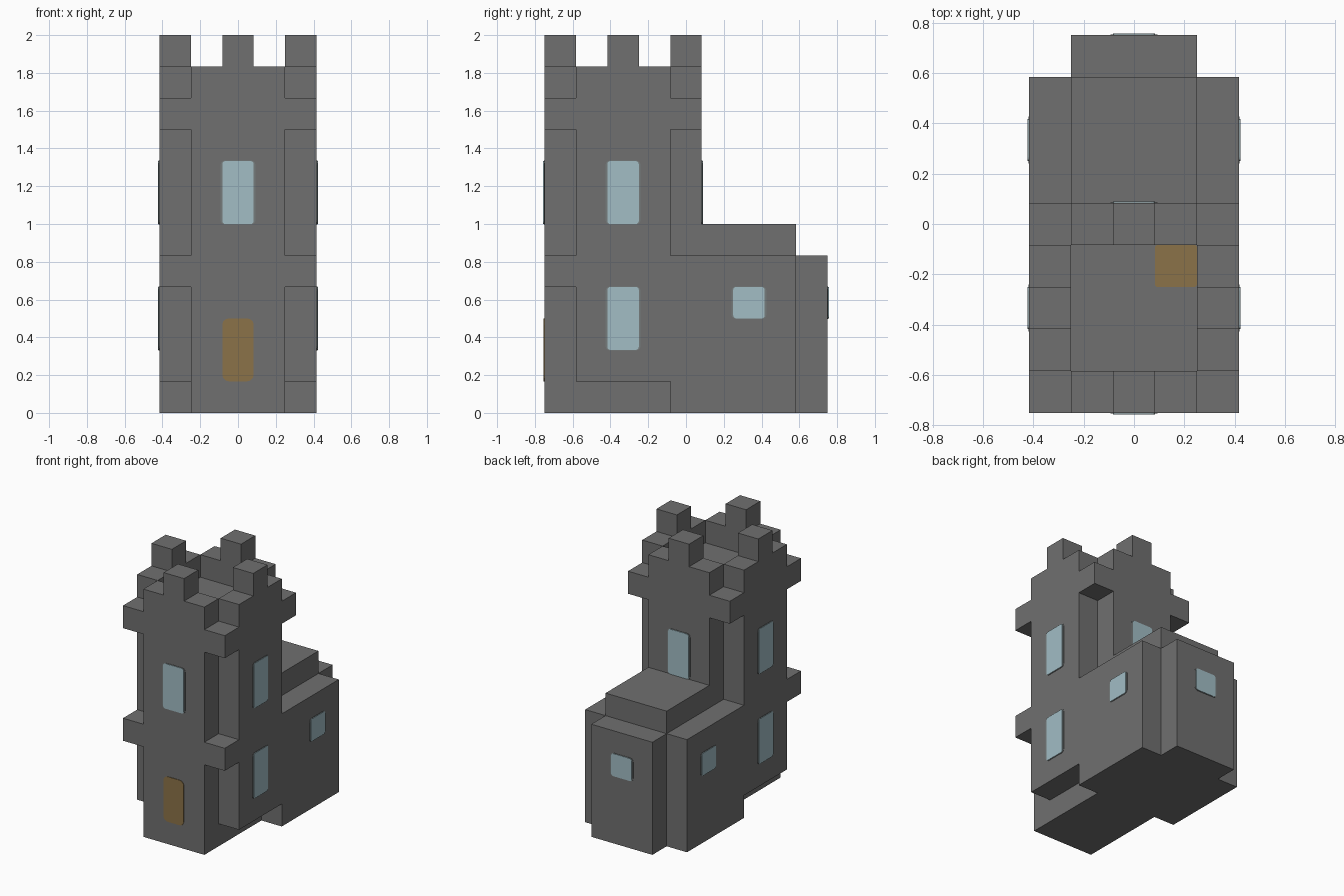
import bpy, bmesh, math
from mathutils import Matrix, Vector

cube = bpy.data.objects.get("Cube")
if cube:
    bpy.data.objects.remove(cube, do_unlink=True)

U = 1 / 6  # edge of one stone block


def material(name, rgb):
    m = bpy.data.materials.new(name)
    m.use_nodes = True
    m.diffuse_color = (*rgb, 1)
    bsdf = m.node_tree.nodes["Principled BSDF"]
    bsdf.inputs["Base Color"].default_value = (*rgb, 1)
    bsdf.inputs["Roughness"].default_value = 0.9
    return m


STONE = material("grey stone", (0.16, 0.16, 0.16))
FRAME = material("window frame grey", (0.18, 0.20, 0.20))
GLASS = material("pale blue glass", (0.36, 0.51, 0.56))
WOOD = material("brown wood", (0.26, 0.17, 0.065))


def finish(bm, name, mat):
    bmesh.ops.recalc_face_normals(bm, faces=bm.faces)
    mesh = bpy.data.meshes.new(name)
    bm.to_mesh(mesh)
    bm.free()
    mesh.materials.append(mat)
    obj = bpy.data.objects.new(name, mesh)
    bpy.context.collection.objects.link(obj)
    return obj


# Block plan: inclusive ranges of block centres
def blocks(x, y0, y1, z0, z1):
    return {(i, j, k) for i in range(-x, x + 1)
            for j in range(y0, y1 + 1) for k in range(z0, z1 + 1)}


# Tower: cross-shaped plan, with two full square courses
tower = blocks(1, -4, 0, 0, 9) | blocks(2, -3, -1, 1, 9)
for course in (4, 9):
    tower |= blocks(2, -4, 0, course, course)

# Battlements: low wall without corners, one merlon per side
wall = (blocks(1, -4, 0, 10, 10) | blocks(2, -3, -1, 10, 10)) - blocks(1, -3, -1, 10, 10)
merlons = {(0, -4, 11), (0, 0, 11), (2, -2, 11), (-2, -2, 11)}
battlements = wall | merlons

# Annex: wide hall, raised roof and rear bay
annex = blocks(2, 0, 3, 0, 4) | blocks(1, 1, 3, 5, 5) | blocks(1, 4, 4, 0, 4)
annex -= tower
solid = tower | battlements | annex


def masonry(name, cells):
    """Skin the exposed sides of the blocks and merge flat areas."""
    bm = bmesh.new()
    for c in sorted(cells):
        centre = Vector((c[0], c[1], c[2] + 0.5))
        for axis in range(3):
            for s in (-1, 1):
                n = Vector((0, 0, 0))
                n[axis] = s
                if tuple(int(a + b) for a, b in zip(c, n)) in solid:
                    continue
                u, v = Vector((n.y, n.z, n.x)), Vector((n.z, n.x, n.y))
                if u.cross(v).dot(n) < 0:
                    u, v = v, u
                bm.faces.new([bm.verts.new((centre + (n + a * u + b * v) / 2) * U)
                              for a, b in ((-1, -1), (1, -1), (1, 1), (-1, 1))])
    bmesh.ops.remove_doubles(bm, verts=bm.verts, dist=0.001)
    bmesh.ops.dissolve_limit(bm, angle_limit=0.02, verts=bm.verts, edges=bm.edges)
    return finish(bm, name, STONE)


masonry("tower", tower)
masonry("battlements", battlements)
masonry("annex", annex)


def plate(name, centre, turn, w, h, thick, radius, mat):
    """Thin upright plate with rounded corners, facing -y before turning."""
    bm = bmesh.new()
    bmesh.ops.create_cube(bm, size=1, matrix=Matrix.Diagonal((w, thick, h, 1)))
    depth_edges = [e for e in bm.edges
                   if abs(e.verts[0].co.y - e.verts[1].co.y) > thick / 2]
    bmesh.ops.bevel(bm, geom=depth_edges, offset=radius, segments=3,
                    profile=0.5, affect="EDGES")
    bmesh.ops.transform(bm, matrix=Matrix.Translation(centre) @ turn, verts=bm.verts)
    return finish(bm, name, mat)


def window(name, centre, angle, h):
    turn = Matrix.Rotation(math.radians(angle), 4, "Z")
    plate(name + "_frame", centre, turn, U + 0.02, h + 0.006, 0.006, 0.025, FRAME)
    plate(name + "_glass", centre, turn, U, h, 0.012, 0.015, GLASS)


# Front and back windows
front, tower_back, bay_back = -4.5 * U, 0.5 * U, 4.5 * U
window("front_window", (0, front, 7 * U), 0, 2 * U)
window("back_window", (0, tower_back, 7 * U), 180, 2 * U)
window("bay_window", (0, bay_back, 3.5 * U), 180, U)

# Side windows, mirrored
for side, s in (("left", 1), ("right", -1)):
    x = s * 2.5 * U
    window(side + "_upper_window", (x, -2 * U, 7 * U), s * 90, 2 * U)
    window(side + "_lower_window", (x, -2 * U, 3 * U), s * 90, 2 * U)
    window(side + "_annex_window", (x, 2 * U, 3.5 * U), s * 90, U)

# Door and roof hatch
plate("door", (0, front, 2 * U), Matrix(), U, 2 * U, 0.008, 0.035, WOOD)
plate("roof_hatch", (U, -U, 10 * U), Matrix.Rotation(math.radians(-90), 4, "X"),
      U, U, 0.008, 0.01, WOOD)
